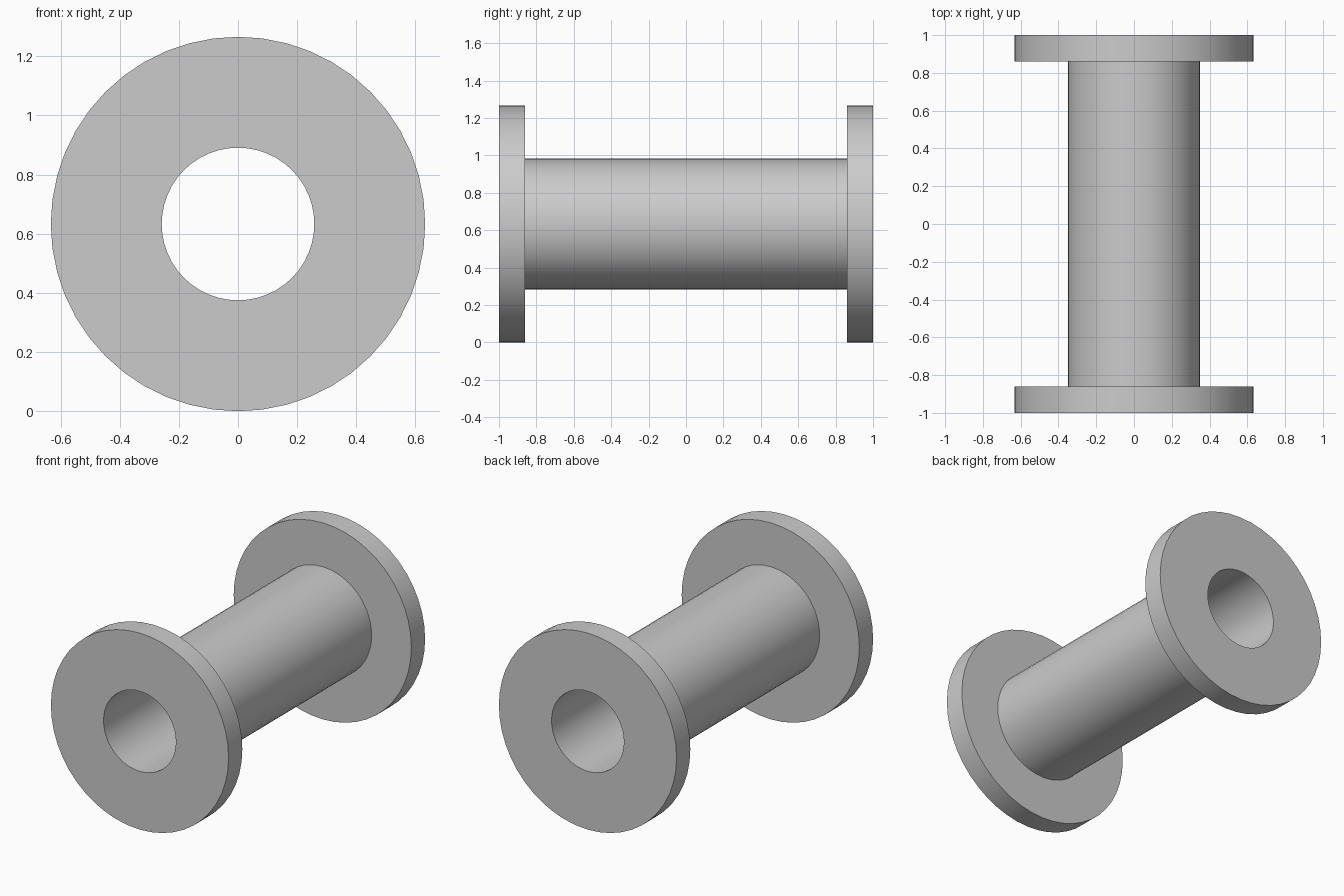
import bpy
import bmesh
import math
from mathutils import Vector, Matrix

cube = bpy.data.objects.get("Cube")
if cube:
    bpy.data.objects.remove(cube, do_unlink=True)

FLANGE_R, BARREL_R, BORE_R = 0.633, 0.35, 0.258
HALF_LENGTH, FLANGE_INNER = 1.0, 0.86
SIDES = 48

# Plain grey material
grey = bpy.data.materials.new("plain_grey")
grey.use_nodes = True
colour = (0.6, 0.6, 0.6, 1)
grey.diffuse_color = colour
grey.node_tree.nodes["Principled BSDF"].inputs["Base Color"].default_value = colour

# Closed half-section of the spool: (radius, position along the axis)
half = [(BORE_R, HALF_LENGTH), (FLANGE_R, HALF_LENGTH),
        (FLANGE_R, FLANGE_INNER), (BARREL_R, FLANGE_INNER)]
section = half + [(r, -y) for r, y in reversed(half)]

# Lathe the section around the y axis
bm = bmesh.new()
verts = [bm.verts.new((0, y, r)) for r, y in section]
edges = [bm.edges.new((v, verts[(i + 1) % len(verts)])) for i, v in enumerate(verts)]
bmesh.ops.spin(bm, geom=verts + edges, cent=(0, 0, 0), axis=(0, 1, 0),
               angle=math.tau, steps=SIDES, use_merge=True)
bmesh.ops.remove_doubles(bm, verts=bm.verts, dist=0.0001)
bmesh.ops.recalc_face_normals(bm, faces=bm.faces)
bmesh.ops.translate(bm, verts=bm.verts, vec=(0, 0, FLANGE_R))

mesh = bpy.data.meshes.new("flanged_spool")
bm.to_mesh(mesh)
bm.free()
mesh.materials.append(grey)
spool = bpy.data.objects.new("flanged_spool", mesh)
bpy.context.collection.objects.link(spool)

# Smooth the round walls, keep the rims crisp
bpy.ops.object.select_all(action="DESELECT")
spool.select_set(True)
bpy.context.view_layer.objects.active = spool
bpy.ops.object.shade_smooth_by_angle(angle=math.radians(30))
